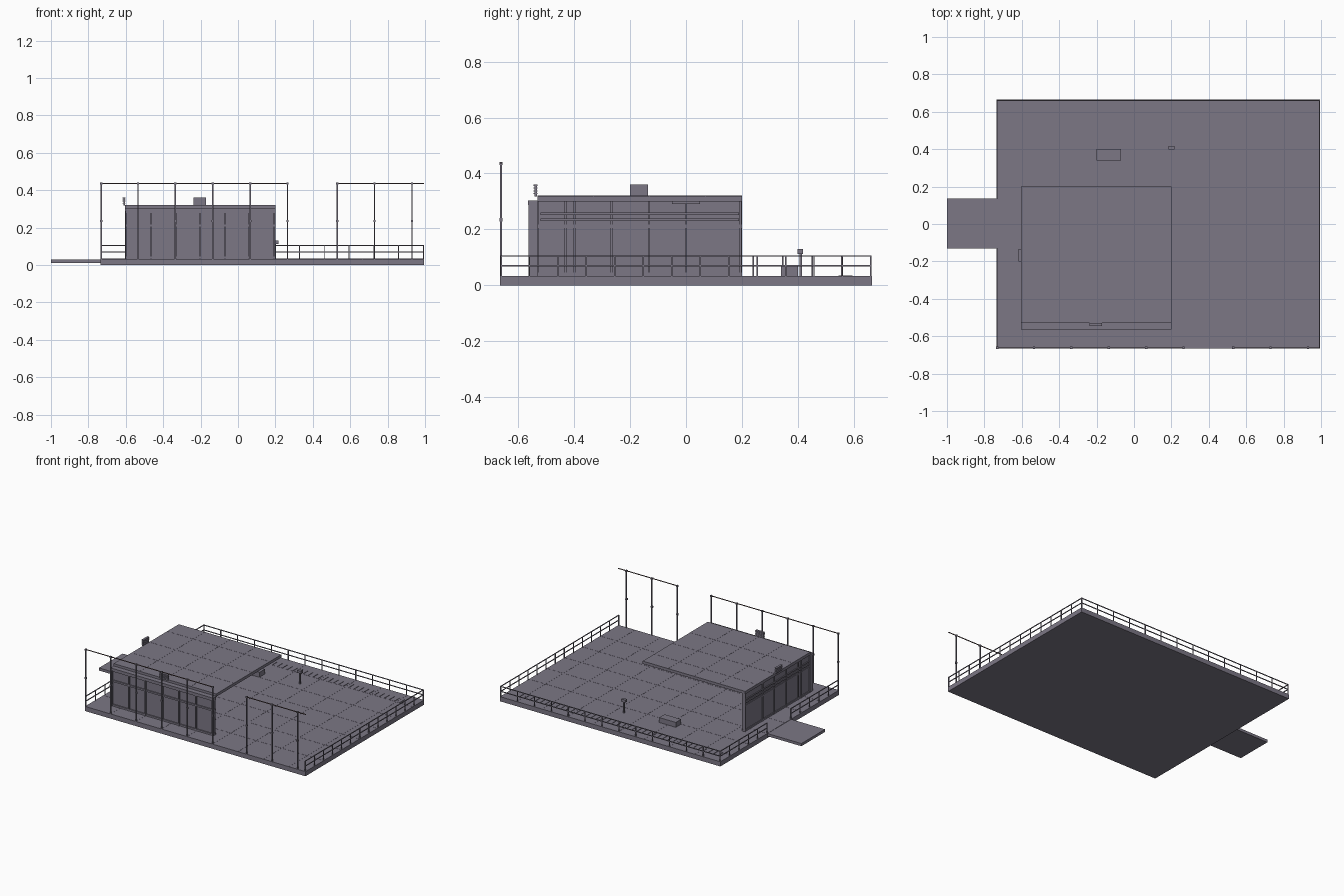
import bpy, bmesh, math
from mathutils import Vector

if "Cube" in bpy.data.objects:
    bpy.data.objects.remove(bpy.data.objects["Cube"])


def material(name, rgb):
    m = bpy.data.materials.new(name)
    m.diffuse_color = (*rgb, 1)
    m.use_nodes = True
    m.node_tree.nodes["Principled BSDF"].inputs["Base Color"].default_value = m.diffuse_color
    return m


GREY = material("violet grey", (0.20, 0.185, 0.235))
WIRE = material("dull brown", (0.13, 0.085, 0.085))


def boxes(name, spans, mat=GREY):
    """One object made of boxes given as (x0, x1, y0, y1, z0, z1)."""
    bm = bmesh.new()
    for x0, x1, y0, y1, z0, z1 in spans:
        vs = bmesh.ops.create_cube(bm, size=1)["verts"]
        for v in vs:
            v.co = Vector(((x0 + x1) / 2 + v.co.x * (x1 - x0),
                           (y0 + y1) / 2 + v.co.y * (y1 - y0),
                           (z0 + z1) / 2 + v.co.z * (z1 - z0)))
    me = bpy.data.meshes.new(name)
    bm.to_mesh(me)
    bm.free()
    me.materials.append(mat)
    ob = bpy.data.objects.new(name, me)
    bpy.context.collection.objects.link(ob)
    return ob


def post(x, y, z0, z1, r):
    return (x - r, x + r, y - r, y + r, z0, z1)


X0, X1, Y0, Y1, FLOOR = -0.735, 0.995, -0.665, 0.665, 0.033

# platform deck and side landing
boxes("deck", [(X0, X1, Y0, Y1, 0, FLOOR)])
boxes("side_landing", [(-1.0, X0, -0.13, 0.135, 0.012, 0.031)])

# paving joints and tactile bars
joints = [(x - .0012, x + .0012, Y0, Y1, FLOOR, FLOOR + .0008)
          for x in (-0.535 + 0.2 * i for i in range(8))]
joints += [(X0, X1, y - .0012, y + .0012, FLOOR, FLOOR + .0008)
           for y in (0.34 - 0.2 * i for i in range(-1, 5))]
boxes("paving_joints", joints)
boxes("tactile_bars", [(-0.672 + .04 * i, -0.668 + .04 * i, 0.545, 0.595, FLOOR, FLOOR + .003)
                       for i in range(40)])

# low railings on the back and both sides, open at the landing
R = 0.0025


def railing(name, a, b, n):
    a, b = Vector(a), Vector(b)
    spans = []
    for i in range(n + 1):
        p = a.lerp(b, i / n)
        spans.append(post(p.x, p.y, FLOOR, 0.105, R))
    for z in (0.07, 0.105):
        spans.append((min(a.x, b.x) - R, max(a.x, b.x) + R,
                      min(a.y, b.y) - R, max(a.y, b.y) + R, z - R, z + R))
    boxes(name, spans)


xl, xr, yf, yb = X0 + .004, X1 - .004, Y0 + .004, Y1 - .004
railing("back_railing", (xl, yb), (xr, yb), 13)
railing("right_railing", (xr, yf), (xr, yb), 13)
railing("left_front_railing", (xl, yf), (xl, -0.13), 5)
railing("left_back_railing", (xl, 0.135), (xl, yb), 5)

# tall front posts with an overhead bar, open in the middle
for name, xs, end in (("left_posts", [-0.735 + .2 * i for i in range(6)], 0.265),
                      ("right_posts", [0.53, 0.73, 0.93], X1)):
    spans = []
    for x in xs:
        x = max(x, X0 + .004)
        spans += [post(x, yf, FLOOR, 0.435, .0035),
                  post(x, yf, 0.229, 0.241, .006), post(x, yf, 0.43, 0.441, .006)]
    boxes("front_" + name, spans)
    boxes("front_bar_" + name, [(max(xs[0], X0), end, yf - .002, yf + .002, 0.434, 0.439)], WIRE)

# shelter: two walls and a flat roof, open to the right and back
BX0, BX1, BY0, BY1, TOP = -0.605, 0.2, -0.565, 0.2, 0.30
boxes("front_wall", [(BX0 + .005, BX1, BY0 + .012, BY0 + .024, FLOOR, TOP)])
boxes("left_wall", [(BX0 + .007, BX0 + .018, BY0 + .024, BY1, FLOOR, TOP)])
boxes("roof", [(BX0, BX1, -0.53, BY1, TOP, 0.32),
               (BX0, BX1, BY0, -0.53, 0.288, 0.303)])
seams = [(x - .001, x + .001, -0.53, BY1, 0.32, 0.3208) for x in (-0.4, -0.2, 0)]
seams += [(BX0, BX1, y - .001, y + .001, 0.32, 0.3208) for y in (-0.33, -0.13, 0.07)]
boxes("roof_seams", seams)

# front wall frames
spans = []
for i in range(7):
    x = BX0 + .008 + i * (BX1 - BX0 - .016) / 6
    spans.append((x - .004, x + .004, BY0 + .002, BY0 + .034, FLOOR, TOP))
for z in (0.04, 0.212, 0.285):
    spans.append((BX0 + .005, BX1, BY0 + .004, BY0 + .032, z - .006, z + .006))
boxes("front_wall_frames", spans)

# left wall frames and long rails
spans = []
for y in (-0.53, -0.432, -0.398, -0.265, -0.132, 0.0, 0.195):
    spans.append((BX0, BX0 + .025, y - .004, y + .004, FLOOR, TOP))
for z in (0.04, 0.212):
    spans.append((BX0 + .002, BX0 + .023, -0.53, BY1, z - .006, z + .006))
boxes("left_wall_frames", spans)
boxes("left_wall_rails", [(BX0 + .001, BX0 + .032, -0.52, 0.19, z - .004, z + .004)
                          for z in (0.235, 0.256)])

# ceiling lights
boxes("ceiling_lights", [(x - .012, x + .012, -0.05, 0.05, 0.291, 0.30) for x in (-0.47, -0.07)])

# louvred panels standing on the front and left roof edges
front, side = [(-0.237, -0.172, -0.541, -0.532, 0.318, 0.36)], [(-0.613, -0.604, -0.2, -0.135, 0.318, 0.36)]
for z in (0.328, 0.338, 0.348, 0.358):
    front.append((-0.237, -0.172, -0.545, -0.53, z - .002, z + .002))
    side.append((-0.618, -0.602, -0.2, -0.135, z - .002, z + .002))
boxes("front_roof_panel", front)
boxes("left_roof_panel", side)

# bench block and post with a small head on the deck
boxes("bench", [(-0.2, -0.07, 0.34, 0.40, FLOOR, 0.068)])
boxes("small_post", [post(0.2, 0.41, FLOOR, 0.12, .004),
                     (0.184, 0.216, 0.398, 0.418, 0.112, 0.13)])
